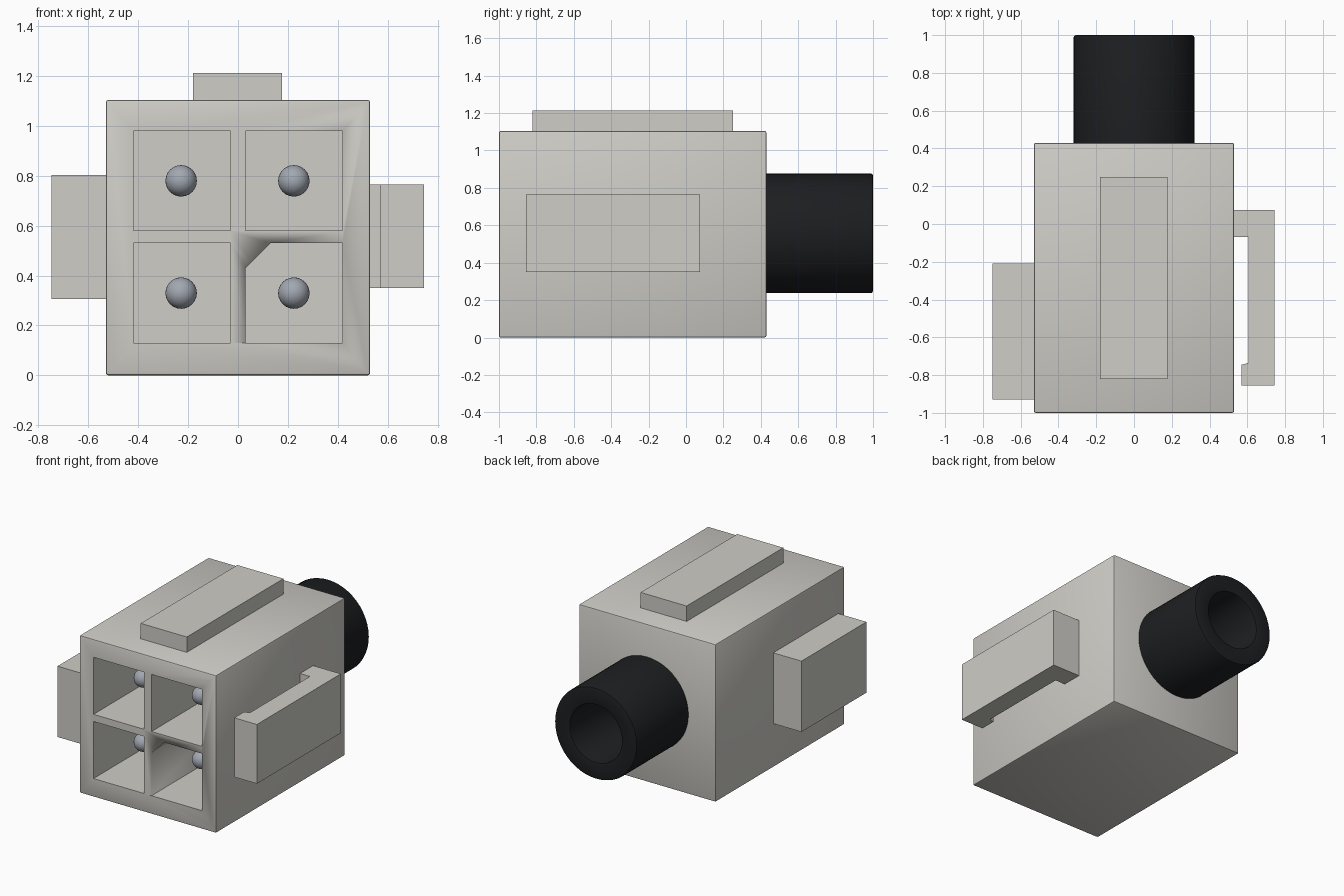
import bpy, bmesh, math
from mathutils import Vector

if "Cube" in bpy.data.objects:
    bpy.data.objects.remove(bpy.data.objects["Cube"])


def material(name, rgb):
    m = bpy.data.materials.new(name)
    m.diffuse_color = (*rgb, 1)
    m.use_nodes = True
    m.node_tree.nodes["Principled BSDF"].inputs["Base Color"].default_value = m.diffuse_color
    return m


PLASTIC = material("warm_white_plastic", (0.62, 0.61, 0.57))
BLACK = material("black_sleeve", (0.012, 0.013, 0.015))
STEEL = material("steel", (0.36, 0.39, 0.44))


def finish(name, bm, mat, bevel=0.0):
    bmesh.ops.recalc_face_normals(bm, faces=bm.faces)
    me = bpy.data.meshes.new(name)
    bm.to_mesh(me)
    bm.free()
    ob = bpy.data.objects.new(name, me)
    bpy.context.collection.objects.link(ob)
    me.materials.append(mat)
    bpy.ops.object.select_all(action='DESELECT')
    bpy.context.view_layer.objects.active = ob
    ob.select_set(True)
    if bevel:
        b = ob.modifiers.new("edge_bevel", 'BEVEL')
        b.width, b.segments = bevel, 2
        bpy.ops.object.modifier_apply(modifier=b.name)
    bpy.ops.object.shade_smooth_by_angle(angle=math.radians(35))
    return ob


def prism(name, pts, axis, lo, hi, mat, bevel=0.0):
    """Extrude a 2D outline: (x, z) along y, or (x, y) along z."""
    at = (lambda a, b, t: (a, t, b)) if axis == 'y' else (lambda a, b, t: (a, b, t))
    bm = bmesh.new()
    face = bm.faces.new([bm.verts.new(at(a, b, lo)) for a, b in pts])
    new = bmesh.ops.extrude_face_region(bm, geom=[face])["geom"]
    bmesh.ops.translate(bm, verts=[v for v in new if isinstance(v, bmesh.types.BMVert)],
                        vec=Vector(at(0, 0, hi - lo)))
    return finish(name, bm, mat, bevel)


def rect(a0, a1, b0, b1):
    return [(a0, b0), (a1, b0), (a1, b1), (a0, b1)]


def lathe(name, profile, cx, cz, steps, mat, closed=False):
    """Spin an (r, y) profile around the y axis."""
    bm = bmesh.new()
    vs = [bm.verts.new((cx + r, y, cz)) for r, y in profile]
    es = [bm.edges.new(p) for p in zip(vs, vs[1:])]
    if closed:
        es.append(bm.edges.new((vs[-1], vs[0])))
    bmesh.ops.spin(bm, geom=vs + es, cent=(cx, 0, cz), axis=(0, 1, 0),
                   angle=2 * math.pi, steps=steps)
    bmesh.ops.remove_doubles(bm, verts=bm.verts, dist=1e-4)
    return finish(name, bm, mat)


# Housing block with slightly softened edges
housing = prism("housing", rect(-0.53, 0.53, 0, 1.105), 'y', -1, 0.43, PLASTIC, 0.01)

# Four contact sockets, one keyed with a cut corner, and a round-tipped pin in each
POCKET_BACK = -0.1
PIN_R = 0.063
tip = [(PIN_R * math.sin(t), -0.72 - PIN_R * math.cos(t))
       for t in [i * math.pi / 16 for i in range(9)]]
for x0 in (-0.42, 0.03):
    for z0 in (0.13, 0.58):
        x1, z1 = x0 + 0.39, z0 + 0.40
        outline = rect(x0, x1, z0, z1)
        if x0 > 0 and z0 < 0.5:
            outline[3:] = [(x0 + 0.1, z1), (x0, z1 - 0.1)]
        cutter = prism("socket_cutter", outline, 'y', -1.1, POCKET_BACK, PLASTIC)
        cutter.hide_render = True
        mod = housing.modifiers.new("socket", 'BOOLEAN')
        mod.operation, mod.solver, mod.object = 'DIFFERENCE', 'EXACT', cutter
        bpy.context.view_layer.objects.active = housing
        bpy.ops.object.modifier_apply(modifier=mod.name)
        bpy.data.objects.remove(cutter)
        lathe("contact_pin", tip + [(PIN_R, POCKET_BACK + 0.02)],
              -0.228 if x0 < 0 else 0.224, z0 + 0.20, 24, STEEL)

# Top rail and left side lug
prism("top_rail", rect(-0.18, 0.177, 1.09, 1.213), 'y', -0.82, 0.25, PLASTIC)
prism("side_lug", rect(-0.748, -0.52, 0.307, 0.803), 'y', -0.93, -0.21, PLASTIC)

# Right side latch: root, free arm and inward hook
latch = [(0.52, 0.075), (0.745, 0.075), (0.745, -0.855), (0.57, -0.855),
         (0.57, -0.745), (0.607, -0.735), (0.607, -0.07), (0.52, -0.07)]
prism("latch", latch, 'z', 0.35, 0.765, PLASTIC)

# Hollow cable sleeve at the back with rounded rims
sleeve = [(0.32, 0.41), (0.32, 0.988), (0.316, 0.997), (0.307, 1.0),
          (0.212, 1.0), (0.203, 0.997), (0.2, 0.988), (0.2, 0.41)]
lathe("cable_sleeve", sleeve, 0, 0.557, 48, BLACK, closed=True)
